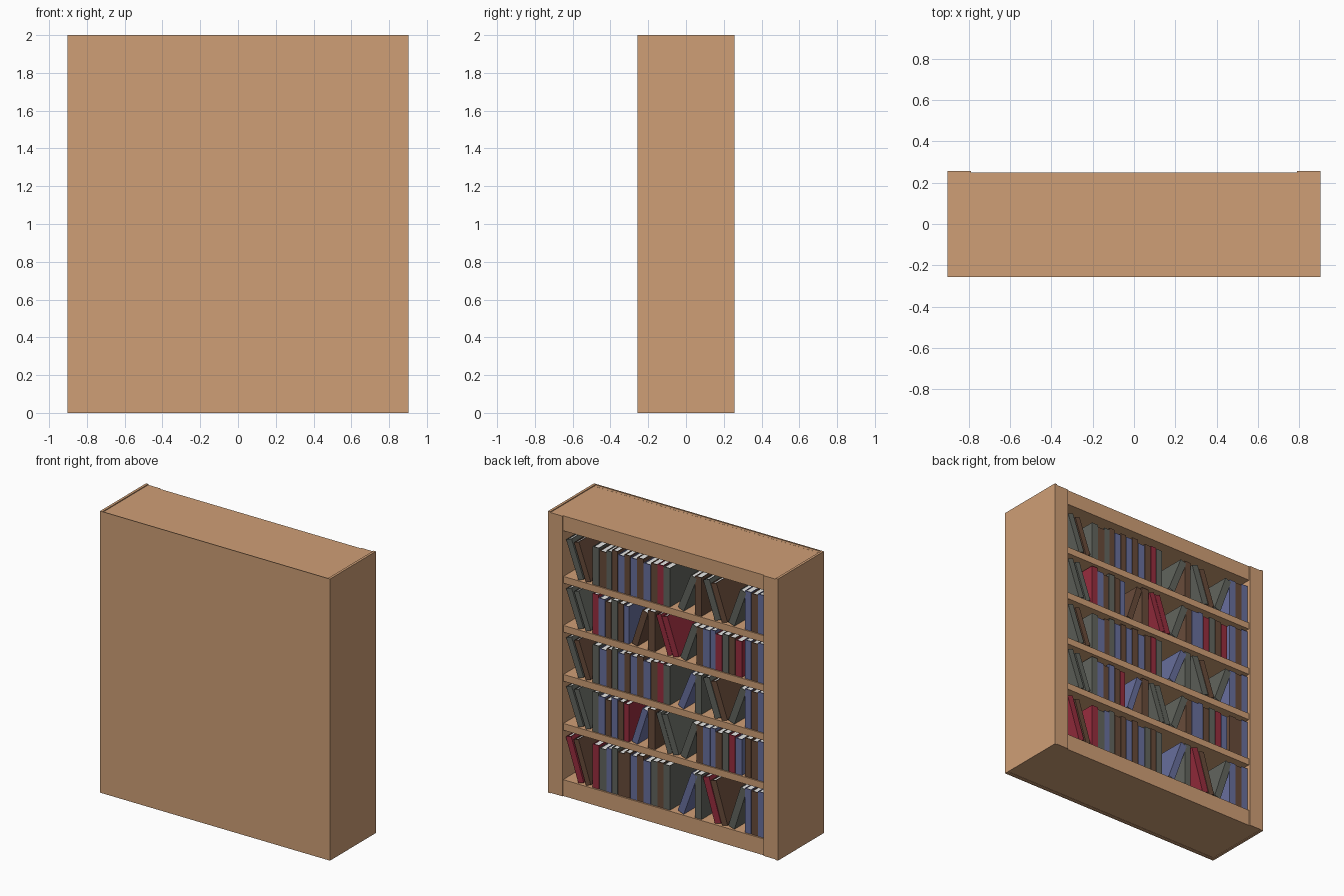
import bpy, bmesh, math, random
from mathutils import Matrix, Vector

if "Cube" in bpy.data.objects:
    bpy.data.objects.remove(bpy.data.objects["Cube"])

random.seed(4)


def material(name, rgb):
    m = bpy.data.materials.new(name)
    lin = [((c / 255 + 0.055) / 1.055) ** 2.4 for c in rgb]
    m.diffuse_color = (*lin, 1)
    m.use_nodes = True
    m.node_tree.nodes["Principled BSDF"].inputs["Base Color"].default_value = m.diffuse_color
    return m


WOOD = material("tan wood", (207, 159, 118))
PAGES = material("page white", (240, 240, 238))
COVERS = {
    "R": material("dark red cover", (152, 45, 62)),
    "G": material("grey green cover", (98, 101, 94)),
    "N": material("brown cover", (104, 75, 58)),
    "B": material("blue cover", (104, 111, 157)),
}
KEYS = list(COVERS)


def add_box(bm, lo, hi, mat=0, matrix=Matrix()):
    lo, hi = Vector(lo), Vector(hi)
    m = matrix @ Matrix.Translation((lo + hi) / 2) @ Matrix.Diagonal((*(hi - lo), 1))
    geom = bmesh.ops.create_cube(bm, size=1, matrix=m)
    for f in {f for v in geom["verts"] for f in v.link_faces}:
        f.material_index = mat


def finish(bm, name, mats):
    me = bpy.data.meshes.new(name)
    bm.to_mesh(me)
    bm.free()
    for m in mats:
        me.materials.append(m)
    ob = bpy.data.objects.new(name, me)
    bpy.context.collection.objects.link(ob)
    return ob


def wood_box(name, lo, hi):
    bm = bmesh.new()
    add_box(bm, lo, hi)
    return finish(bm, name, [WOOD])


# Case: side plates, open-side stiles with walls, closed panel, top and bottom
IN, OUT, SKIN = 0.79, 0.903, 0.885
for name, s in (("left", -1), ("right", 1)):
    a, b = sorted((s * SKIN, s * OUT))
    wood_box(name + "_side", (a, -0.2535, 0), (b, 0.2575, 2))
    a, b = sorted((s * IN, s * SKIN))
    wood_box(name + "_wall", (a, -0.235, 0.004), (b, 0.2575, 1.994))
wood_box("closed_panel", (-OUT, -0.2575, 0), (OUT, -0.2535, 2))
wood_box("panel_lining", (-SKIN, -0.2535, 0.002), (SKIN, -0.232, 1.9945))
wood_box("top_board", (-IN, -0.232, 1.888), (IN, 0.25, 1.994))
wood_box("bottom_board", (-IN, -0.232, 0.004), (IN, 0.25, 0.12))

# Shelves
TOPS = [1.562, 1.214, 0.866, 0.518]
for i, z in enumerate(TOPS):
    wood_box(f"shelf_{i + 1}", (-IN, -0.232, z - 0.048), (IN, 0.247, z))


# One book: two boards, a spine on the open side, and a page block
def add_book(bm, u, t, h, lean, z, color):
    y0, y1, c = -0.08 - random.uniform(0, 0.02), 0.24, 0.005
    if lean >= 0:                      # leans towards +x, pivot on its +x corner
        x0, x1, px = -t, 0, IN - u
    else:
        x0, x1, px = 0, t, IN - u - t
    m = Matrix.Translation((px, 0, z)) @ Matrix.Rotation(math.radians(lean), 4, "Y")
    add_box(bm, (x0, y0, 0), (x0 + c, y1, h), color, m)
    add_box(bm, (x1 - c, y0, 0), (x1, y1, h), color, m)
    add_box(bm, (x0 + c, y1 - c, 0), (x1 - c, y1, h), color, m)
    add_box(bm, (x0 + c, y0 + 0.008, 0.006), (x1 - c, y1 - c, h - 0.005), 4, m)


# Shelf layouts: (distance from the +x wall, thickness, height, lean in degrees)
START = [(0.112, 0.045, 0.28, 20), (0.172, 0.04, 0.275, 20)]
END = [(1.42, 0.05, 0.275, 0), (1.472, 0.05, 0.27, 0), (1.524, 0.05, 0.28, 0)]
LAYOUT_A = START + [
    (0.225, 0.05, 0.27, 0), (0.277, 0.055, 0.255, 0), (0.334, 0.04, 0.27, 0),
    (0.376, 0.045, 0.285, 0), (0.423, 0.05, 0.265, 0), (0.475, 0.045, 0.28, 0),
    (0.522, 0.05, 0.27, 0), (0.574, 0.05, 0.285, 0), (0.626, 0.055, 0.26, 0),
    (0.683, 0.05, 0.275, 0), (0.735, 0.045, 0.28, 0), (0.782, 0.05, 0.275, 0),
    (0.89, 0.05, 0.275, -22), (1.03, 0.05, 0.275, 0),
    (1.185, 0.05, 0.28, 19), (1.242, 0.045, 0.27, 19), (1.288, 0.05, 0.275, -20),
] + END
LAYOUT_B = START + [
    (0.225, 0.045, 0.285, 0), (0.272, 0.05, 0.265, 0), (0.324, 0.045, 0.255, 0),
    (0.371, 0.05, 0.28, 0), (0.423, 0.045, 0.27, 0), (0.47, 0.04, 0.265, 0),
    (0.53, 0.045, 0.27, -18), (0.66, 0.055, 0.28, 0),
    (0.815, 0.04, 0.28, 19), (0.86, 0.045, 0.28, 19), (0.91, 0.05, 0.275, -20),
    (1.04, 0.05, 0.265, 0), (1.092, 0.055, 0.265, 0), (1.149, 0.04, 0.275, 0),
    (1.191, 0.05, 0.255, 0), (1.243, 0.05, 0.27, 0), (1.295, 0.05, 0.265, 0),
    (1.347, 0.05, 0.255, 0),
] + END
# Cover colours per row, in the same order as the books
ROWS = [
    (LAYOUT_A, "GNGNGNBNBNBNRGGNGNGBNB"),
    (LAYOUT_B, "GGRBNGNBNNRRGNBBRGNRBNB"),
    (LAYOUT_A, "GNGBNGBNBNBNRGBGGNGBNB"),
    (LAYOUT_B, "GGGBNBNRBNGGGNBBNGRBNNB"),
    (LAYOUT_A, "RNRGBGNNBNBGNGBGRNGBNB"),
]
for i, (layout, colors) in enumerate(ROWS):
    z = (TOPS + [0.12])[i]
    extra = 0.04 if i == 4 else 0
    bm = bmesh.new()
    for (u, t, h, lean), k in zip(layout, colors):
        add_book(bm, u, t, h + extra, lean * (0.9 if extra else 1), z + 0.001, KEYS.index(k))
    finish(bm, f"book_row_{i + 1}", list(COVERS.values()) + [PAGES])
